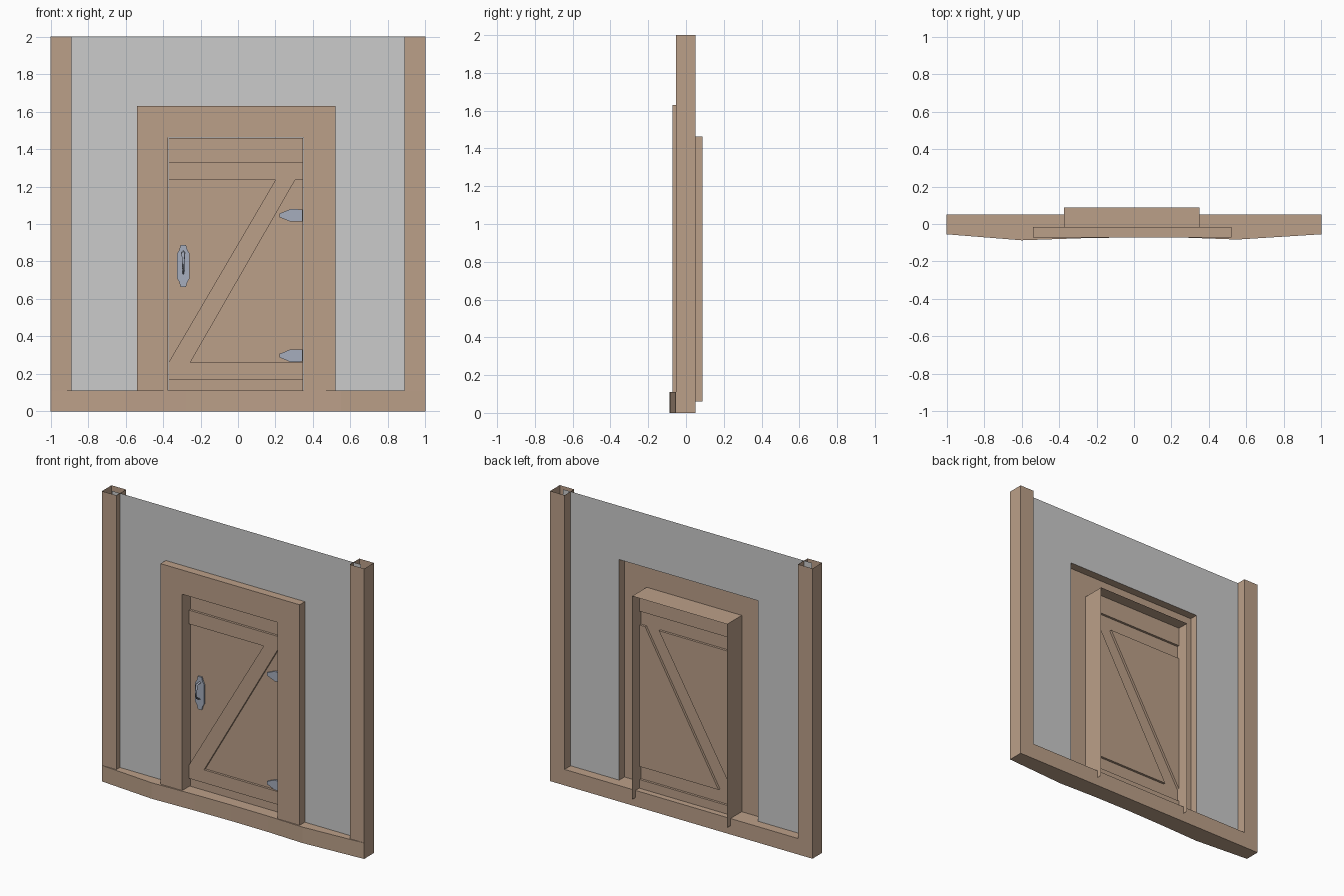
import bpy

if "Cube" in bpy.data.objects:
    bpy.data.objects.remove(bpy.data.objects["Cube"])


def material(name, rgb):
    m = bpy.data.materials.new(name)
    m.diffuse_color = (*rgb, 1)
    m.use_nodes = True
    m.node_tree.nodes["Principled BSDF"].inputs["Base Color"].default_value = m.diffuse_color
    return m


WOOD = material("wood", (0.50, 0.35, 0.25))
METAL = material("metal", (0.38, 0.42, 0.51))


def build(name, verts, faces, mat=None):
    me = bpy.data.meshes.new(name)
    me.from_pydata(verts, [], faces)
    me.update()
    ob = bpy.data.objects.new(name, me)
    bpy.context.collection.objects.link(ob)
    if mat:
        me.materials.append(mat)
    return ob


def shell(name, pts, y0, y1, mat, front=True, back=False, skip=()):
    """Extrude a counter-clockwise x/z outline from y0 (front) to y1."""
    n = len(pts)
    verts = [(x, y0, z) for x, z in pts] + [(x, y1, z) for x, z in pts]
    faces = [(i, i + n, (i + 1) % n + n, (i + 1) % n)
             for i in range(n) if i not in skip]
    if front:
        faces.append(tuple(range(n)))
    if back:
        faces.append(tuple(reversed(range(n, 2 * n))))
    return build(name, verts, faces, mat)


def sheets(name, polys, y, mat=None):
    verts, faces = [], []
    for p in polys:
        faces.append(tuple(range(len(verts), len(verts) + len(p))))
        verts += [(x, y, z) for x, z in p]
    return build(name, verts, faces, mat)


def rect(x0, x1, z0, z1):
    return [(x0, z0), (x1, z0), (x1, z1), (x0, z1)]


def arch(x0, x1, top, ix0, ix1, itop, z):
    """Outline of a surround with an opening at the bottom."""
    return [(x0, z), (ix0, z), (ix0, itop), (ix1, itop),
            (ix1, z), (x1, z), (x1, top), (x0, top)]


WALL_Y, FRAME_Y, DOOR_Y, BACK_Y = -0.015, -0.072, 0.01, 0.087
FX0, FX1, FTOP = -0.54, 0.52, 1.63
JX0, JX1, JTOP = -0.375, 0.35, 1.463
DX0, DX1 = -0.371, 0.346

# Plaster wall with a cutout for the door surround
sheets("wall", [arch(-0.95, 0.95, 2.0, FX0, FX1, FTOP, 0.1)], WALL_Y)

# Hollow, open-topped corner posts
for side, x0, x1 in (("left", -1, -0.89), ("right", 0.89, 1)):
    c = [(x0, -0.054), (x1, -0.054), (x1, 0.051), (x0, 0.051)]
    v = [(x, y, z) for z in (0.1, 2.0) for x, y in c]
    build(side + "_post", v,
          [(i, (i + 1) % 4, (i + 1) % 4 + 4, i + 4) for i in range(4)], WOOD)

# Rough-hewn sill beam with a wavy front
plan = [(-1, -0.055), (-0.6, -0.087), (-0.28, -0.076), (0, -0.071),
        (0.28, -0.073), (0.55, -0.083), (1, -0.055), (1, 0.051), (-1, 0.051)]
n = len(plan)
build("sill", [(x, y, z) for z in (0, 0.11) for x, y in plan],
      [(i, (i + 1) % n, (i + 1) % n + n, i + n) for i in range(n)]
      + [tuple(range(n, 2 * n)), tuple(reversed(range(n)))], WOOD)

# Door surround: open-backed shell (the jamb lining closes the opening)
shell("door_surround", arch(FX0, FX1, FTOP, JX0, JX1, JTOP, 0.105),
      FRAME_Y, WALL_Y, WOOD, skip=(1, 2, 3))

# Jamb lining, running through to the back
path = [(JX0, 0.06), (JX0, JTOP), (JX1, JTOP), (JX1, 0.06)]
build("jamb", [(x, y, z) for y in (FRAME_Y, BACK_Y) for x, z in path],
      [(i, i + 4, i + 5, i + 1) for i in range(3)], WOOD)

# Door leaf, open behind the brace
sheets("door", [
    rect(DX0, DX1, 0.08, 0.17),
    rect(DX0, DX1, 1.33, 1.46),
    [(DX0, 0.26), (0.2, 1.235), (DX0, 1.235)],
    [(-0.255, 0.26), (DX1, 0.26), (DX1, 1.235), (0.305, 1.235)],
], DOOR_Y, WOOD)

# Z-shaped brace raised from the door
shell("z_brace", [
    (DX0, 0.17), (DX1, 0.17), (DX1, 0.26), (-0.255, 0.26), (0.305, 1.235),
    (DX1, 1.235), (DX1, 1.33), (DX0, 1.33), (DX0, 1.235), (0.2, 1.235),
    (DX0, 0.26)], DOOR_Y - 0.016, DOOR_Y, WOOD)

# Strap hinges
for label, z in (("lower", 0.297), ("upper", 1.046)):
    shell(label + "_hinge", [
        (0.345, z + 0.032), (0.28, z + 0.034), (0.25, z + 0.021),
        (0.222, z + 0.010), (0.222, z - 0.010), (0.25, z - 0.021),
        (0.28, z - 0.034), (0.345, z - 0.032)],
        DOOR_Y - 0.012, DOOR_Y, METAL)

# Handle plate with stepped, tapering ends
half = [(0.014, -0.113), (0.022, -0.085), (0.034, -0.065)]
right = half + [(x, -z) for x, z in reversed(half)]
outline = right + [(-x, z) for x, z in reversed(right)]
shell("handle_plate", [(-0.292 + x, 0.776 + z) for x, z in outline],
      DOOR_Y - 0.010, DOOR_Y, METAL)

# Pull handle, tapering downwards
cu = bpy.data.curves.new("pull_handle", 'CURVE')
cu.dimensions = '3D'
cu.bevel_depth = 0.009
cu.bevel_resolution = 0
cu.use_fill_caps = True
sp = cu.splines.new('POLY')
pull = [(0.0, 0.85, 1), (-0.03, 0.845, 1), (-0.042, 0.80, 0.8),
        (-0.035, 0.755, 0.6), (0.0, 0.735, 0.5)]
sp.points.add(len(pull) - 1)
for p, (y, z, r) in zip(sp.points, pull):
    p.co = (-0.292, y, z, 1)
    p.radius = r
cu.materials.append(METAL)
bpy.context.collection.objects.link(bpy.data.objects.new("pull_handle", cu))
